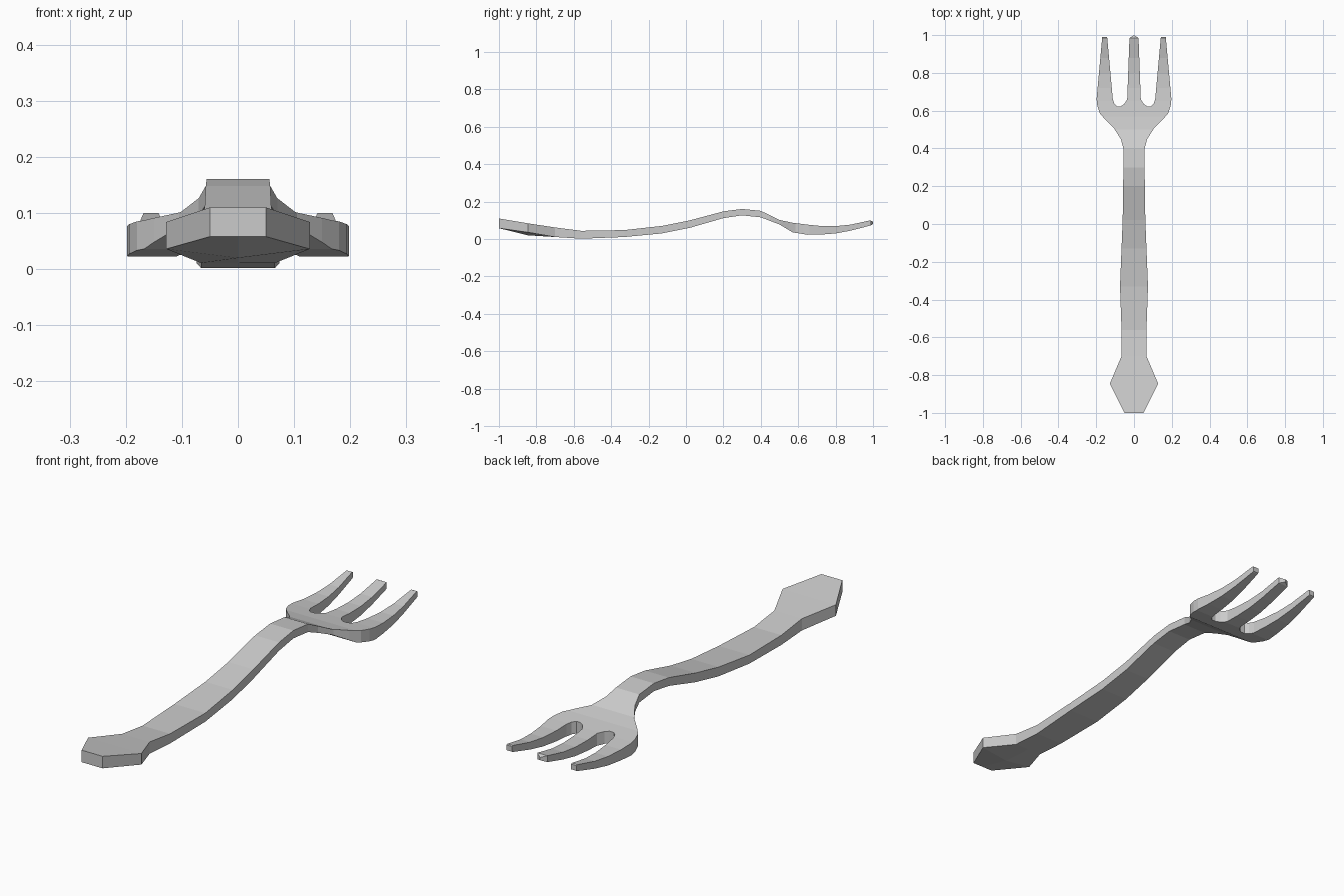
import bpy, bmesh

if "Cube" in bpy.data.objects:
    bpy.data.objects.remove(bpy.data.objects["Cube"])

# Half outline seen from above, from handle end to centre tine tip
HALF = [(.05, -1), (.128, -.845), (.066, -.7), (.066, -.56), (.074, -.33),
        (.066, -.13), (.06, .02), (.056, .3), (.056, .4), (.07, .45), (.105, .505),
        (.15, .55), (.18, .585), (.194, .625), (.198, .66), (.168, .99), (.142, .99),
        (.112, .66), (.104, .636), (.09, .623), (.07, .623), (.053, .634),
        (.036, .66), (.024, .985), (0, 1)]

# Side profile stations: y, underside z, top z
PROFILE = [(-1, .058, .11), (-.845, .02, .084), (-.7, .011, .062), (-.56, .002, .044),
           (-.33, .011, .048), (-.13, .03, .07), (.02, .06, .1), (.2, .112, .148),
           (.3, .127, .161), (.4, .116, .151), (.5, .078, .102), (.57, .036, .087),
           (.65, .023, .077), (.72, .024, .07), (.8, .03, .069), (.88, .045, .077),
           (.985, .072, .1), (1, .08, .092)]


def heights(y):
    for (y0, b0, t0), (y1, b1, t1) in zip(PROFILE, PROFILE[1:]):
        if y <= y1:
            f = (y - y0) / (y1 - y0)
            return b0 + f * (b1 - b0), t0 + f * (t1 - t0)
    return PROFILE[-1][1:]


# Flat fork silhouette, mirrored across x
bm = bmesh.new()
outline = HALF + [(-x, y) for x, y in reversed(HALF) if x > 0]
bm.faces.new([bm.verts.new((x, y, 0)) for x, y in outline])


def cut(co, no):
    bmesh.ops.bisect_plane(bm, geom=bm.verts[:] + bm.edges[:] + bm.faces[:],
                           dist=1e-5, plane_co=co, plane_no=no)


# Crease lines where the side profile bends, plus a centre line
for y, _, _ in PROFILE[1:-1]:
    cut((0, y, 0), (0, 1, 0))
cut((0, 0, 0), (1, 0, 0))

# Thicken and bend to the side profile
ext = bmesh.ops.extrude_face_region(bm, geom=bm.faces[:], use_keep_orig=True)
top = {g for g in ext["geom"] if isinstance(g, bmesh.types.BMVert)}
for v in bm.verts:
    lo, hi = heights(min(1, v.co.y))
    v.co.z = hi if v in top else lo
    # slightly keeled underside of the handle end
    if v not in top and -.9 < v.co.y < -.8:
        v.co.z += .016 * abs(v.co.x) / .128
bmesh.ops.recalc_face_normals(bm, faces=bm.faces[:])

mesh = bpy.data.meshes.new("fork")
bm.to_mesh(mesh)
bm.free()
fork = bpy.data.objects.new("fork", mesh)
bpy.context.collection.objects.link(fork)
